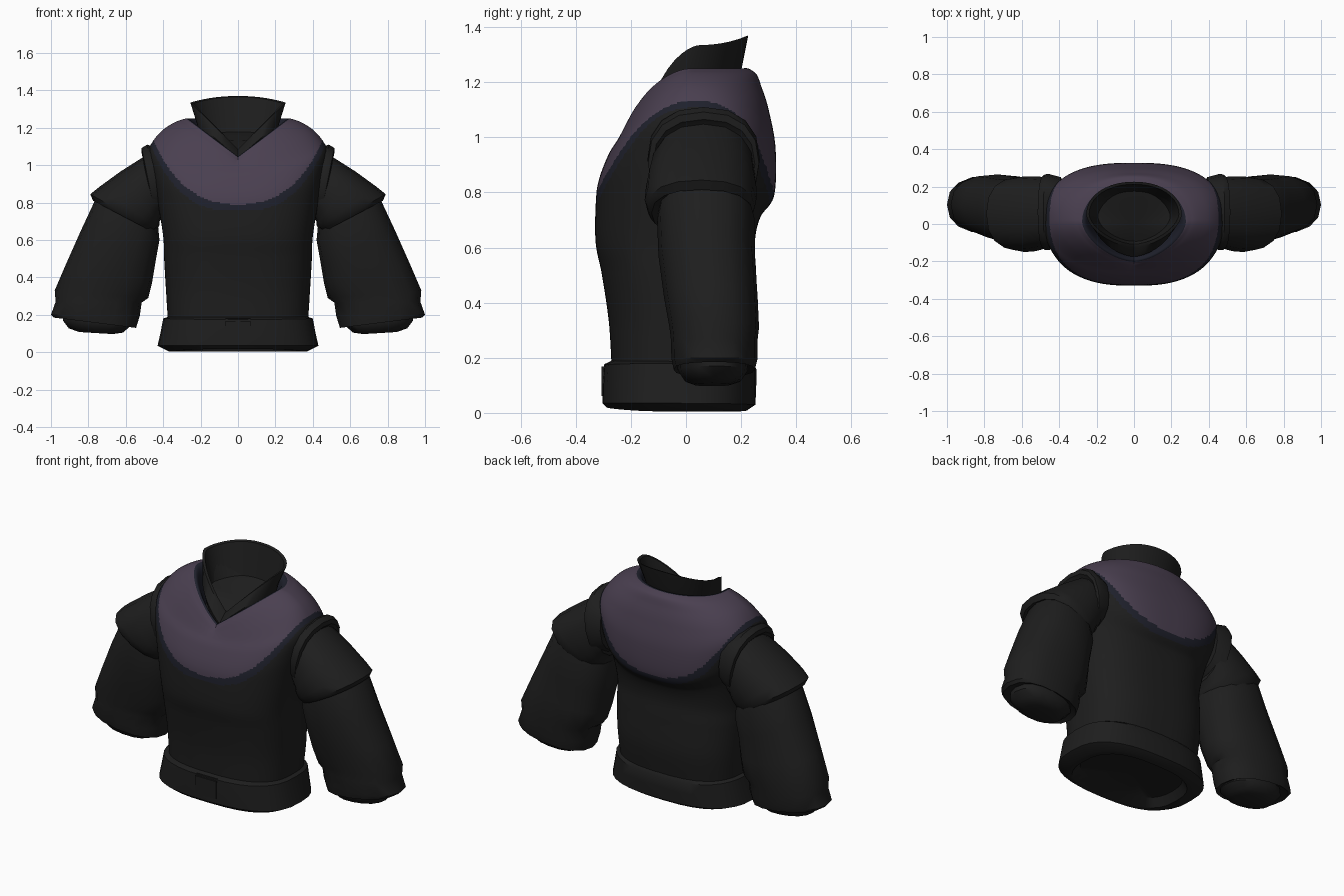
import bpy, bmesh, math

if "Cube" in bpy.data.objects:
    bpy.data.objects.remove(bpy.data.objects["Cube"])


def material(name, rgb):
    m = bpy.data.materials.new(name)
    m.diffuse_color = (*rgb, 1)
    m.use_nodes = True
    m.node_tree.nodes["Principled BSDF"].inputs["Base Color"].default_value = m.diffuse_color
    return m


BLACK = material("black cloth", (0.0130, 0.0130, 0.0130))
PURPLE = material("muted purple", (0.068, 0.050, 0.080))
NAVY = material("navy trim", (0.0135, 0.0148, 0.025))


def power(v, e):
    return math.copysign(abs(v) ** e, v)


def body_point(r, t):
    """Horizontal ring: half width, front y, back y, front/side/back z, roundness, V amount."""
    hx, yf, yb, zf, zs, zb, e, k = r
    c, s = math.cos(t), math.sin(t)
    if s < 0:
        e = e + 0.25 * k
    x = power(c, e)
    w = s * s
    if s < 0:
        w = (1 - k) * w + k * (1 - abs(x))
    z = zs + ((zb if s > 0 else zf) - zs) * w
    return (hx * x, (yf + yb) / 2 + (yb - yf) / 2 * power(s, e), z)


def arm_point(r, t):
    """Tilted ring: outer x,z, inner x,z, front y, back y."""
    xo, zo, xi, zi, yf, yb = r
    c, s = power(math.cos(t), 0.85), power(math.sin(t), 0.85)
    return ((xo + xi) / 2 + (xo - xi) / 2 * c,
            (yf + yb) / 2 + (yb - yf) / 2 * s,
            (zo + zi) / 2 + (zo - zi) / 2 * c)


def smooth_rings(rings, n):
    """Catmull-Rom interpolation of ring parameters."""
    out = []
    for i in range(len(rings) - 1):
        a, b, c, d = (rings[max(0, min(len(rings) - 1, i + k))] for k in (-1, 0, 1, 2))
        for j in range(n):
            u = j / n
            out.append([0.5 * (2 * q + (s - p) * u + (2 * p - 5 * q + 4 * s - w) * u * u
                               + (3 * q - p - 3 * s + w) * u ** 3)
                        for p, q, s, w in zip(a, b, c, d)])
    return out + [rings[-1]]


def finish(name, bm, mats, mirror=False):
    bmesh.ops.recalc_face_normals(bm, faces=bm.faces)
    for f in bm.faces:
        f.smooth = True
    for e in bm.edges:
        e.smooth = e.calc_face_angle(0) < math.radians(40)
    me = bpy.data.meshes.new(name)
    bm.to_mesh(me)
    bm.free()
    for m in mats:
        me.materials.append(m)
    ob = bpy.data.objects.new(name, me)
    bpy.context.collection.objects.link(ob)
    if mirror:
        ob.modifiers.new("mirror", "MIRROR")
    return ob


def loft(name, rings, point, segs, mats=(BLACK,), rule=None, mirror=False):
    bm = bmesh.new()
    rows = [[bm.verts.new(point(r, 2 * math.pi * k / segs)) for k in range(segs)]
            for r in rings]
    for i in range(len(rows) - 1):
        for k in range(segs):
            j = (k + 1) % segs
            f = bm.faces.new((rows[i][k], rows[i][j], rows[i + 1][j], rows[i + 1][k]))
            if rule:
                f.material_index = rule(f.calc_center_median(), i)
    for row in (rows[0], rows[-1]):
        mid = bm.verts.new([sum(v.co[a] for v in row) / segs for a in range(3)])
        for k in range(segs):
            bm.faces.new((row[k], row[(k + 1) % segs], mid))
    return finish(name, bm, mats, mirror)


# Torso with purple yoke and navy edging
SUB = 12
torso = [
    (.375, -.27, .24, .17, .17, .17, .75, 0),
    (.385, -.28, .26, .33, .33, .33, .75, 0),
    (.395, -.305, .255, .50, .50, .50, .75, 0),
    (.40, -.328, .25, .62, .62, .62, .75, 0),
    (.43, -.327, .27, .77, .80, .71, .75, 0),
    (.46, -.315, .32, .85, .95, .79, .75, 0),
    (.48, -.28, .325, .94, 1.06, .96, .78, 0),
    (.46, -.25, .30, .985, 1.12, 1.10, .82, .2),
    (.40, -.23, .275, 1.01, 1.19, 1.18, .88, .6),
    (.31, -.212, .25, 1.03, 1.24, 1.235, .95, .9),
    (.25, -.19, .20, 1.045, 1.23, 1.235, 1, 1),
    (.205, -.15, .17, 1.00, 1.05, 1.05, 1, 1),
]


def yoke_rule(c, row):
    edge = 0.79 + 0.9 * c.x ** 2 + 3.8 * c.x ** 4
    if c.z < edge - 0.035 * (1 + 1.5 * abs(c.x)):
        return 0
    if c.z < edge or row >= 9.5 * SUB:
        return 2
    return 1


loft("torso", smooth_rings(torso, SUB), body_point, 144, (BLACK, PURPLE, NAVY), yoke_rule)

# Hem band with a shallow underside
loft("hem_band", [
    (.30, -.22, .17, .05, .05, .05, .75, 0),
    (.335, -.265, .19, .02, .005, .005, .75, 0),
    (.37, -.285, .22, .018, .005, .008, .75, 0),
    (.43, -.303, .252, .035, .035, .03, .75, 0),
    (.415, -.303, .255, .10, .10, .10, .75, 0),
    (.40, -.298, .255, .175, .18, .16, .75, 0),
    (.37, -.27, .24, .19, .19, .18, .75, 0),
], body_point, 32)

# Front tab on the hem
bm = bmesh.new()
bmesh.ops.create_cube(bm, size=1)
for v in bm.verts:
    v.co = (v.co.x * .16, v.co.y * .04 - .286, v.co.z * .13 + .115)
bmesh.ops.bevel(bm, geom=bm.edges[:], offset=.012, segments=2, affect='EDGES')
finish("hem_tab", bm, (BLACK,))

# Standing collar with V front and hollow inside
loft("collar", [
    (.20, -.17, .18, 1.01, 1.15, 1.18, 1, 1),
    (.222, -.175, .20, 1.04, 1.23, 1.24, .95, 1),
    (.255, -.125, .226, 1.085, 1.335, 1.37, .95, 1),
    (.24, -.108, .212, 1.085, 1.33, 1.365, .95, 1),
    (.18, -.09, .16, 1.06, 1.10, 1.10, .95, 1),
], body_point, 40)

# Armhole binding, nearly flush with the torso
loft("armhole_binding", [
    (.40, 1.08, .38, .76, -.12, .25),
    (.485, 1.11, .43, .73, -.14, .268),
    (.515, 1.092, .44, .72, -.138, .265),
    (.515, 1.065, .45, .74, -.12, .25),
    (.48, 1.03, .42, .76, -.09, .22),
], arm_point, 16, mirror=True)

# Flared cap sleeve
loft("cap_sleeve", [
    (.46, 1.07, .40, .72, -.11, .24),
    (.52, 1.035, .42, .70, -.13, .25),
    (.63, .965, .42, .68, -.145, .255),
    (.74, .885, .43, .66, -.15, .255),
    (.79, .845, .44, .65, -.14, .25),
    (.775, .81, .45, .64, -.125, .24),
    (.72, .82, .47, .68, -.08, .21),
], arm_point, 16, mirror=True)

# Long puffed sleeve with folded cuff
loft("sleeve", [
    (.71, .88, .43, .70, -.09, .22),
    (.77, .80, .42, .60, -.105, .25),
    (.84, .65, .44, .49, -.10, .25),
    (.92, .47, .46, .37, -.08, .26),
    (.98, .33, .48, .29, -.06, .265),
    (.975, .27, .515, .265, -.055, .26),
    (1.0, .20, .525, .195, -.053, .26),
    (.985, .185, .545, .13, -.045, .25),
    (.93, .20, .60, .16, -.02, .22),
], arm_point, 16, mirror=True)

# Inner cuff closing the sleeve end
loft("inner_cuff", [
    (.93, .23, .58, .19, -.03, .22),
    (.937, .17, .575, .14, -.03, .225),
    (.905, .128, .615, .105, -.005, .20),
    (.85, .108, .67, .097, .03, .16),
], arm_point, 16, mirror=True)
